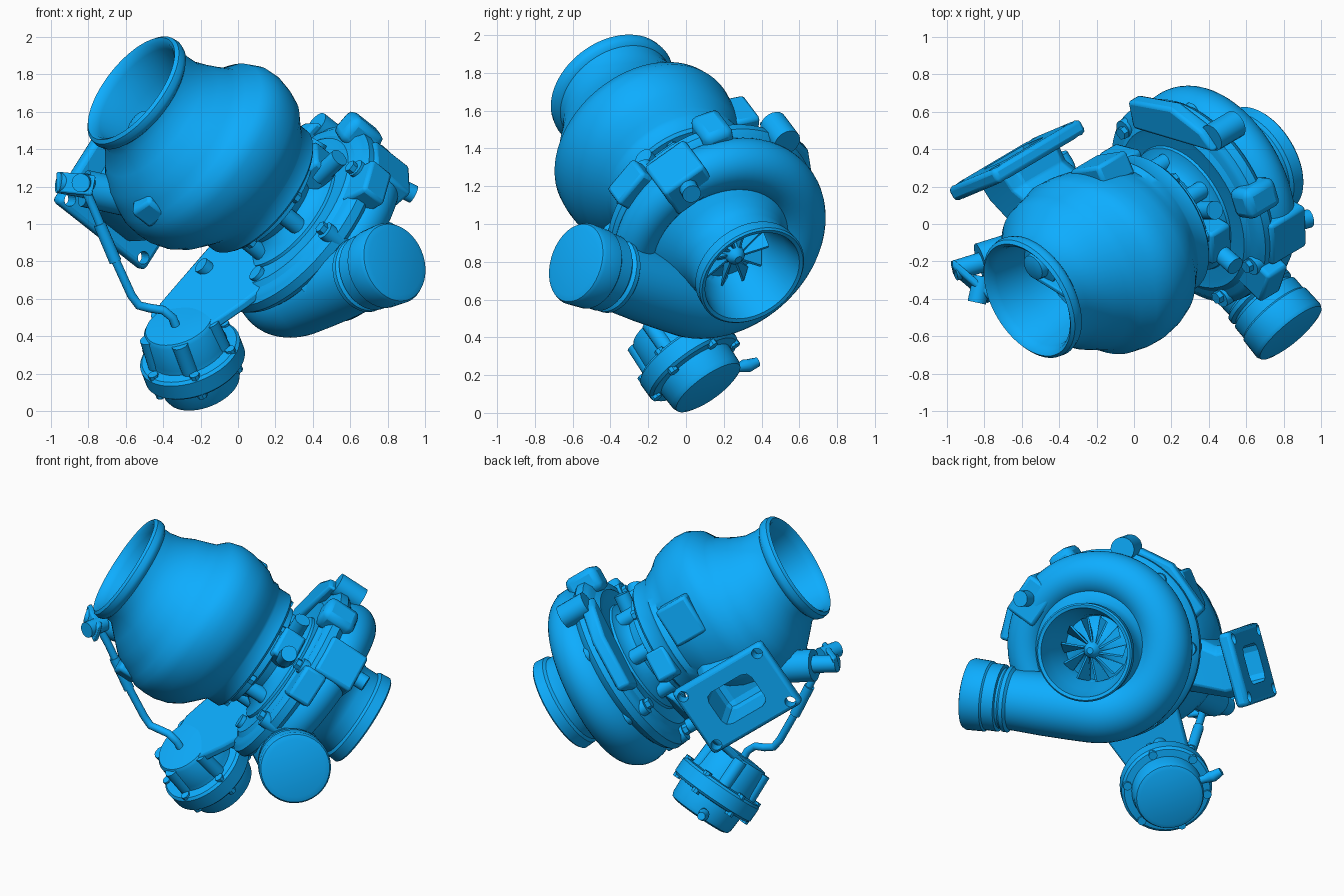
import bpy, bmesh
from math import sin, cos, pi, radians, tau
from mathutils import Vector as V, Matrix

if "Cube" in bpy.data.objects:
    bpy.data.objects.remove(bpy.data.objects["Cube"])

# Shaft frame: local z runs from turbine outlet to compressor inlet
D = V((.71, .42, -.56)).normalized()
E1 = (V((.62, 0, .785)) - D * V((.62, 0, .785)).dot(D)).normalized()
E2 = D.cross(E1)
M = Matrix.Translation((-.56, -.40, 1.715)) @ Matrix((E1, E2, D)).transposed().to_4x4()
W = Matrix.Identity(4)
BLUE = bpy.data.materials.new("blue")
BLUE.diffuse_color = (.004, .42, 1, 1)
BLUE.use_nodes = True
BLUE.node_tree.nodes["Principled BSDF"].inputs["Base Color"].default_value = BLUE.diffuse_color


def frame(p, direction):
    q = V(direction).to_track_quat('Z', 'Y').to_matrix().to_4x4()
    return Matrix.Translation(p) @ q


def make(name, verts, faces, mat, bevel=0):
    me = bpy.data.meshes.new(name)
    me.from_pydata([tuple(v) for v in verts], [], faces)
    bm = bmesh.new()
    bm.from_mesh(me)
    bmesh.ops.recalc_face_normals(bm, faces=bm.faces)
    bm.to_mesh(me)
    bm.free()
    me.materials.append(BLUE)
    ob = bpy.data.objects.new(name, me)
    bpy.context.collection.objects.link(ob)
    ob.matrix_world = mat
    if bevel:
        b = ob.modifiers.new("bevel", 'BEVEL')
        b.width, b.segments = bevel, 2
    return ob


def loft(name, rings, mat, bevel=0):
    n = len(rings[0])
    verts = [p for r in rings for p in r]
    faces = [(i * n + j, i * n + (j + 1) % n, (i + 1) * n + (j + 1) % n, (i + 1) * n + j)
             for i in range(len(rings) - 1) for j in range(n)]
    faces += [tuple(range(n))[::-1], tuple(range(len(verts) - n, len(verts)))]
    return make(name, verts, faces, mat, bevel)


def rev(name, profile, mat, n=56):
    # profile rows: height, radius, optional centre offset and y-radius change
    rings = []
    for z, r, *c in profile:
        cx, cy, dr = c or (0, 0, 0)
        rings.append([(cx + r * cos(tau * k / n), cy + (r + dr) * sin(tau * k / n), z) for k in range(n)])
    return loft(name, rings, mat)


def sweep(name, pts, radii, mat, n=24):
    pts = [V(p) for p in pts]
    u, rings = V((.13, .2, 1)), []
    for i, p in enumerate(pts):
        t = (pts[min(i + 1, len(pts) - 1)] - pts[max(i - 1, 0)]).normalized()
        u = (u - t * u.dot(t)).normalized()
        w = t.cross(u)
        rings.append([p + radii[i] * (u * cos(tau * k / n) + w * sin(tau * k / n)) for k in range(n)])
    return loft(name, rings, mat)


def rod(name, a, b, r, mat, n=20):
    return sweep(name, [a, b], [r, r], mat, n)


def box(name, c, size, mat, rot=0, bevel=.02):
    a, b, h = (s / 2 for s in size)
    rings = [[(x, y, z) for x, y in ((-a, -b), (a, -b), (a, b), (-a, b))] for z in (-h, h)]
    return loft(name, rings, mat @ Matrix.Translation(c) @ Matrix.Rotation(rot, 4, 'Z'), bevel)


def plate(name, outline, z0, z1, mat, bevel=.015):
    return loft(name, [[(x, y, z) for x, y in outline] for z in (z0, z1)], mat, bevel)


def polar(r, deg, z):
    return V((r * cos(radians(deg)), r * sin(radians(deg)), z))


# Turbine housing, hollow outlet and offset scroll body
rev("turbine_housing", [
    (.36, .17), (.34, .25), (.2, .275), (.04, .295), (0, .31), (-.015, .33), (0, .348), (.03, .353),
    (.055, .345), (.07, .325), (.12, .33, -.01, 0, 0), (.2, .375, -.05, 0, 0), (.28, .43, -.075, 0, 0),
    (.35, .465, -.075, .01, -.01), (.41, .495, -.07, .02, -.02), (.46, .54, -.045, .03, -.03),
    (.53, .56, -.03, .035, -.045), (.6, .56, -.025, .04, -.05), (.68, .54, -.02, .04, -.045),
    (.75, .505, -.01, .035, -.035), (.81, .45, -.005, .025, -.02), (.85, .42), (.87, .405), (.95, .405), (.965, .39),
    (.97, .34), (1.02, .3)], M, 72)
box("housing_pad", (.08, -.43, .68), (.26, .14, .22), M, -.1)
# Parts inside the outlet: valve flap, divider wall, turbine hub
rev("wastegate_flap", [(.17, .04), (.18, .07), (.22, .075), (.23, .12), (.36, .12)],
    M @ Matrix.Translation((-.12, -.1, 0)), 24)
box("outlet_divider", (-.03, .04, .28), (.4, .03, .16), M, .5, .008)
rev("turbine_hub", [(.27, .03), (.3, .06), (.36, .1)], M @ Matrix.Translation((.02, .14, 0)), 20)

# Turbine inlet flange and duct, cut by the port and bolt holes
# flange frame: x = across, y = along the shaft, z = outward
flange_m = (M @ Matrix.Translation((-.5, -.54, .595)) @ Matrix(((1, 0, 0), (0, 0, -1), (0, 1, 0))).to_4x4()
            @ Matrix.Rotation(radians(-14), 4, 'Y'))
flange = box("inlet_flange", (0, 0, 0), (.47, .66, .085), flange_m, 0, .025)
duct = loft("inlet_duct", [[(cx + x * w, y * h, z) for x, y in
                            ((-.7, -1), (.7, -1), (1, -.7), (1, .7), (.7, 1), (-.7, 1), (-1, .7), (-1, -.7))]
                           for z, w, h, cx in ((-.5, .2, .2, .2), (-.25, .19, .2, .08),
                                               (-.12, .165, .2, 0), (0, .165, .21, 0))],
            flange_m, .01)
cutters = [box("port_cutter", (0, 0, -.05), (.24, .32, .42), flange_m, 0, .05)]
cutters += [rod("bolt_hole_cutter", (x * .185, y * .275, -.2), (x * .185, y * .275, .2), .034, flange_m)
            for x in (-1, 1) for y in (-1, 1)]
for target, cs in ((flange, cutters), (duct, cutters[:1])):
    for c in cs:
        m = target.modifiers.new("cut", 'BOOLEAN')
        m.object, m.operation, m.solver = c, 'DIFFERENCE', 'EXACT'
for c in cutters:
    c.hide_render = True
    c.hide_set(True)

# Centre bearing housing with ribs and bolts
rev("bearing_housing", [(.96, .34), (1.01, .34), (1.03, .28), (1.08, .26), (1.12, .29), (1.14, .36), (1.2, .38)], M)
for k in range(6):
    a = k * 60 + 15
    rod("housing_bolt", polar(.35, a, .95), polar(.35, a, 1.0), .032, M, 6)
    rod("housing_rib", polar(.28, a + 20, .98), polar(.28, a + 20, 1.19), .05, M, 12)
box("oil_feed_block", (-.1, -.36, .95), (.2, .14, .14), M, .2)
box("oil_drain_pad", (.26, .13, 1.06), (.2, .2, .15), M, .45)
for c2 in (-.02, .2):
    rod("water_port", (.25, c2, 1.08), (.4, c2 * 1.5, 1.06), .05, M)

# Compressor cover with backplate and hollow inlet
rev("compressor_cover", [
    (1.17, .3), (1.17, .54), (1.185, .56), (1.2, .585), (1.25, .59), (1.28, .57), (1.33, .5), (1.44, .40), (1.5, .34),
    (1.55, .3), (1.6, .283), (1.68, .283), (1.695, .3), (1.76, .305), (1.77, .295), (1.765, .275),
    (1.64, .25), (1.55, .215), (1.47, .2)], M @ Matrix.Translation((0, -.008, 0)), 72)
rev("backplate_ring", [(1.155, .43), (1.15, .47), (1.17, .5), (1.18, .5)], M)
# Scroll grows around the cover and leaves as a straight outlet
pts, radii = [], []
for i in range(65):
    t = i / 64
    a = .10 + .1 * t
    pts.append(polar(.597 - a - .01 * t, 144.6 + 335 * (1 - t), 1.235 + a))
    radii.append(a)
f = V((.58, .815, 0))
end = pts[-1].copy()
for t, r in ((.12, .2), (.3, .197), (.5, .188), (.515, .205), (.54, .205), (.555, .188), (.62, .188)):
    pts.append(end + f * t)
    radii.append(r)
sweep("compressor_scroll", pts, radii, M, 36)
rev("outlet_cap", [(.57, .19), (.575, .208), (.65, .208), (.66, .218), (.77, .222), (.79, .212), (.8, .18)],
    M @ frame(end, f), 40)

# Compressor wheel
rev("wheel_hub", [(1.47, .2), (1.5, .1), (1.55, .055), (1.59, .045), (1.61, .02)], M, 24)
for k in range(10):
    a = k * 36
    p = [polar(.04, a, 1.57), polar(.2, a + 14, 1.56), polar(.2, a + 32, 1.49), polar(.09, a + 20, 1.49)]
    q = polar(.006, a + 90, 0)
    loft("wheel_blade", [[v - q for v in p], [v + q for v in p]], M)

# Bosses, pads and bolts around the compressor cover
for a in (40, 85, 185, 240, 290):
    rod("cover_bolt_boss", polar(.535, a, 1.15), polar(.535, a, 1.3), .05, M, 16)
    rod("cover_bolt", polar(.52, a, 1.12), polar(.52, a, 1.16), .035, M, 6)
plate("mount_pad", [(.48, -.34), (.43, -.46), (.24, -.6), (-.1, -.645), (-.14, -.48)], 1.12, 1.21, M, .02)
box("top_boss", (.56, -.03, 1.22), (.16, .17, .22), M, .1, .04)
rod("rear_boss", (.46, -.41, 1.16), (.46, -.41, 1.34), .075, M)
box("valve_block", (.45, .22, 1.36), (.2, .26, .26), M, .45)
rod("valve_pipe", (.46, .22, 1.4), (.49, .25, 1.56), .05, M)
box("side_block", (.36, .42, 1.24), (.2, .22, .15), M, .8)

# Actuator bracket plate between canister and backplate
outline = [V(p) for p in ((-.47, -.02, .46), (-.42, .04, .58), (-.1, .22, .95), (.2, .1, .95), (.24, -.15, .75),
                          (.02, -.2, .58), (-.2, -.22, .43), (-.34, -.15, .40))]
loft("actuator_bracket", [outline, [p + D * .05 for p in outline]], W, .012)
for c in ((.12, -.1, .72), (-.17, .1, .76)):
    rod("bracket_bolt", V(c) - D * .04, V(c) + D * .08, .045, W, 12)

# Actuator canister
A = frame((-.24, .02, .268), (.30, .56, -.775))
rev("actuator_canister", [(-.27, .1), (-.26, .185), (-.24, .2), (-.1, .21), (-.075, .215), (-.07, .265), (-.055, .28),
                          (.035, .28), (.05, .265), (.055, .22), (.15, .215), (.175, .205), (.185, .18)], A, 48)
for k in range(6):
    rod("canister_clip", polar(.25, k * 60, -.085), polar(.25, k * 60, .068), .028, A, 8)
for k in range(5):
    rod("canister_rib", polar(.185, k * 72 + 30, -.25), polar(.195, k * 72 + 30, -.05), .045, A, 12)
sweep("hose_nipple", [(-.26, .18, .22), (-.33, .28, .24), (-.35, .31, .25), (-.36, .33, .25), (-.38, .38, .27)],
      [.025, .025, .035, .035, .025], W, 14)

# Wastegate lever and actuator rod
sweep("actuator_rod", [(-.84, -.32, 1.24), (-.77, -.28, 1.08), (-.67, -.24, .84), (-.57, -.19, .62), (-.53, -.18, .565),
                       (-.47, -.17, .55), (-.40, -.17, .54), (-.35, -.16, .50), (-.31, -.12, .40)], [.024] * 9, W, 14)
rod("rod_adjuster", (-.74, -.265, 1.0), (-.655, -.23, .8), .033, W, 12)
rod("wastegate_boss", (-.5, -.1, 1.12), (-.82, -.2, 1.19), .1, W)
rod("wastegate_shaft", (-.8, -.2, 1.19), (-.96, -.25, 1.22), .055, W)
loft("wastegate_lever", [[(-.97, -.18 + dy, 1.28), (-.97, -.22 + dy, 1.17), (-.78, -.38 + dy, 1.15),
                          (-.76, -.36 + dy, 1.26)] for dy in (0, -.05)], W, .012)
rod("lever_pin", (-.81, -.28, 1.22), (-.84, -.42, 1.22), .05, W)
box("housing_lug", (-.42, .25, .38), (.14, .18, .14), M, .6)

# Smooth shading with sharp edges kept
bpy.ops.object.select_all(action='DESELECT')
for ob in bpy.context.scene.objects:
    if ob.type == 'MESH' and not ob.hide_render:
        ob.select_set(True)
        bpy.context.view_layer.objects.active = ob
bpy.ops.object.shade_smooth_by_angle(angle=radians(38))
